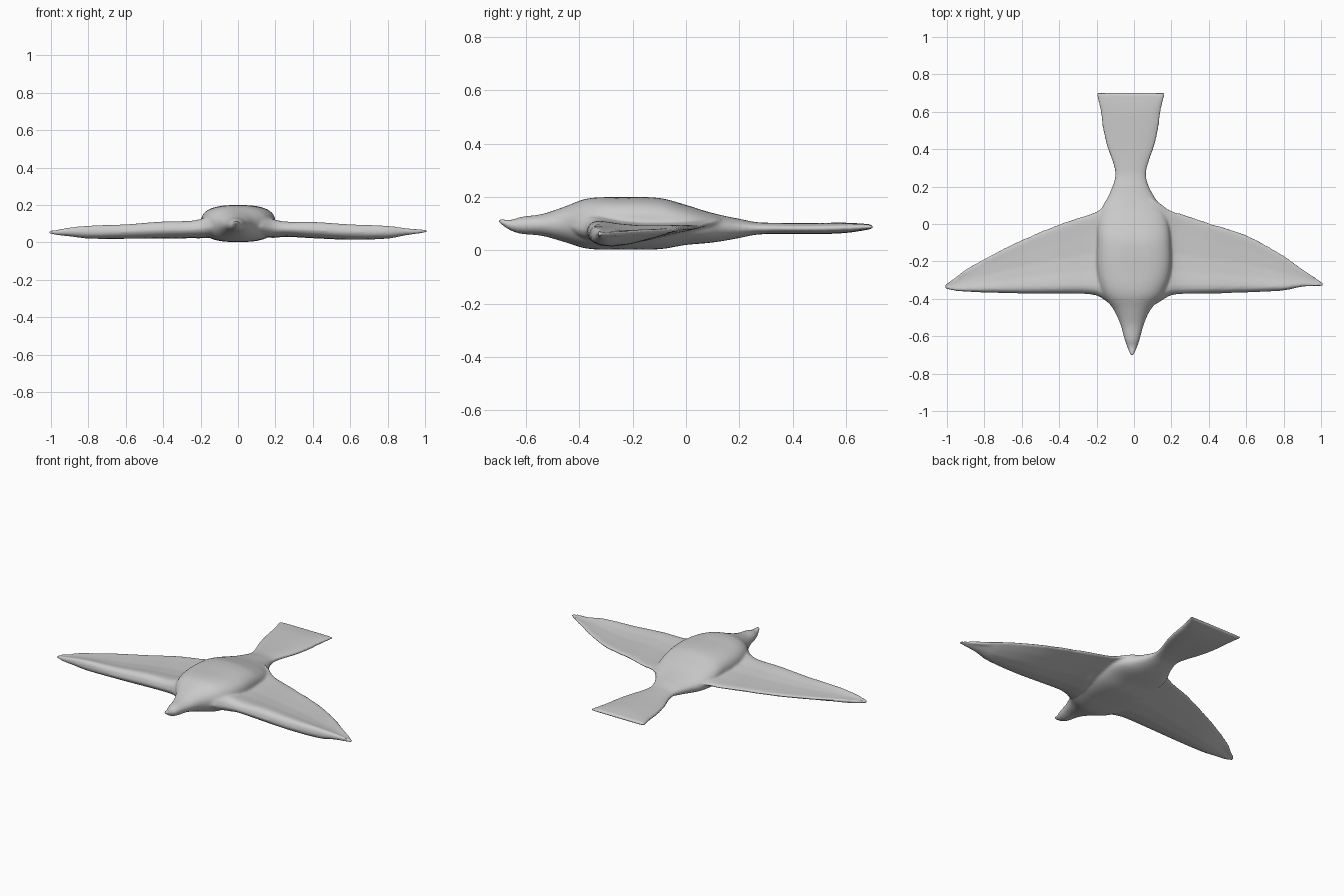
import bpy, bmesh, math

cube = bpy.data.objects.get("Cube")
if cube:
    bpy.data.objects.remove(cube, do_unlink=True)


def smooth_stations(rows, steps=6):
    """Catmull-Rom interpolation through rows, eased for uneven spacing."""
    def slope(i, k):
        a, b = rows[max(i - 1, 0)], rows[min(i + 1, len(rows) - 1)]
        return (b[k] - a[k]) / (b[0] - a[0])
    out = []
    for i in range(len(rows) - 1):
        p, q = rows[i], rows[i + 1]
        h = q[0] - p[0]
        for j in range(steps):
            t = j / steps
            row = [p[0] + h * t]
            for k in range(1, len(p)):
                row.append((2*t**3 - 3*t*t + 1) * p[k] + (t**3 - 2*t*t + t) * h * slope(i, k)
                           + (3*t*t - 2*t**3) * q[k] + (t**3 - t*t) * h * slope(i + 1, k))
            out.append(row)
    out.append(list(rows[-1]))
    return out


def loft(bm, rings):
    """Skin a list of equal-length rings and cap both ends."""
    vs = [[bm.verts.new(p) for p in ring] for ring in rings]
    n = len(vs[0])
    for a, b in zip(vs, vs[1:]):
        for i in range(n):
            bm.faces.new((a[i], a[(i + 1) % n], b[(i + 1) % n], b[i]))
    bm.faces.new(vs[0])
    bm.faces.new(vs[-1])


def body_ring(y, cx, hw, zb, zt, power):
    ring = []
    for i in range(40):
        a = 2 * math.pi * i / 40
        c, s = math.cos(a), math.sin(a)
        ring.append((cx + hw * math.copysign(abs(c) ** (2 / power), c), y,
                     (zb + zt) / 2 + (zt - zb) / 2 * math.copysign(abs(s) ** (2 / power), s)))
    return ring


# Body from beak to tail: y, centre x, half width, bottom, top, squareness
BODY = [
    (-0.705, -0.01, 0.008, 0.105, 0.120, 2),
    (-0.66, -0.01, 0.026, 0.075, 0.114, 2),
    (-0.62, -0.01, 0.040, 0.062, 0.125, 2),
    (-0.54, -0.01, 0.062, 0.054, 0.136, 2),
    (-0.46, -0.01, 0.098, 0.032, 0.162, 2.1),
    (-0.37, -0.005, 0.165, 0.006, 0.194, 2.4),
    (-0.25, 0.0, 0.197, 0.003, 0.199, 2.7),
    (-0.10, 0.0, 0.197, 0.004, 0.196, 2.6),
    (0.0, -0.005, 0.190, 0.020, 0.170, 2.4),
    (0.08, -0.01, 0.165, 0.027, 0.145, 2.3),
    (0.14, -0.015, 0.128, 0.035, 0.130, 2.2),
    (0.20, -0.018, 0.098, 0.046, 0.118, 2.2),
    (0.26, -0.018, 0.083, 0.058, 0.106, 2.2),
    (0.32, -0.018, 0.093, 0.061, 0.103, 2.3),
    (0.42, -0.018, 0.128, 0.061, 0.102, 2.4),
    (0.52, -0.018, 0.150, 0.061, 0.103, 2.6),
    (0.61, -0.018, 0.162, 0.066, 0.103, 3),
    (0.70, -0.018, 0.184, 0.080, 0.097, 5),
]

# Wing span: x, leading y, trailing y, bottom, top
WING = [
    (-1.01, -0.345, -0.325, 0.046, 0.062),
    (-0.96, -0.357, -0.290, 0.038, 0.070),
    (-0.90, -0.362, -0.245, 0.032, 0.080),
    (-0.80, -0.367, -0.185, 0.020, 0.090),
    (-0.60, -0.372, -0.085, 0.019, 0.097),
    (-0.40, -0.374, -0.002, 0.020, 0.112),
    (-0.25, -0.376, 0.048, 0.022, 0.116),
    (-0.19, -0.388, 0.072, 0.022, 0.128),
    (-0.10, -0.440, 0.130, 0.030, 0.145),
    (0.10, -0.435, 0.130, 0.030, 0.145),
    (0.19, -0.386, 0.075, 0.024, 0.124),
    (0.25, -0.376, 0.055, 0.030, 0.112),
    (0.40, -0.373, 0.005, 0.022, 0.110),
    (0.60, -0.367, -0.060, 0.014, 0.097),
    (0.80, -0.356, -0.168, 0.020, 0.089),
    (0.90, -0.336, -0.242, 0.038, 0.077),
    (1.01, -0.332, -0.314, 0.053, 0.068),
]

# Wing cross-section: chord fraction, height fraction
AIRFOIL = [(0, 0.5), (0.02, 0.78), (0.06, 0.95), (0.11, 1.0), (0.18, 0.97), (0.3, 0.88),
           (0.5, 0.80), (0.75, 0.80), (0.93, 0.82), (1, 0.78), (1, 0.66), (0.93, 0.58),
           (0.75, 0.36), (0.5, 0.10), (0.3, 0.0), (0.15, 0.05), (0.06, 0.18), (0.02, 0.32)]


def wing_ring(x, lead, trail, zb, zt):
    # sections fill out to a full oval toward the thin tips
    tip = max(0.0, (abs(x) - 0.85) / 0.15)
    ring = []
    for s, f in AIRFOIL:
        if s > 0.9:
            f += tip * (0.2 if f > 0.7 else -0.5)
        ring.append((x, lead + (trail - lead) * s, zb + (zt - zb) * f))
    return ring


bm = bmesh.new()
loft(bm, [body_ring(*r) for r in smooth_stations(BODY)])
loft(bm, [wing_ring(*r) for r in smooth_stations(WING)])
bmesh.ops.recalc_face_normals(bm, faces=bm.faces)
mesh = bpy.data.meshes.new("bird")
bm.to_mesh(mesh)
bm.free()
bird = bpy.data.objects.new("bird", mesh)
bpy.context.collection.objects.link(bird)

# Plain grey finish
grey = bpy.data.materials.new("plain grey")
grey.use_nodes = True
colour = (0.6, 0.6, 0.6, 1)
grey.diffuse_color = colour
grey.node_tree.nodes["Principled BSDF"].inputs["Base Color"].default_value = colour
mesh.materials.append(grey)
for poly in mesh.polygons:
    poly.use_smooth = True

# Fuse wings and body into one skin, then soften the joints
remesh = bird.modifiers.new("fuse", 'REMESH')
remesh.mode = 'VOXEL'
remesh.voxel_size = 0.007
remesh.use_smooth_shade = True
soften = bird.modifiers.new("soften", 'SMOOTH')
soften.factor = 0.5
soften.iterations = 8
